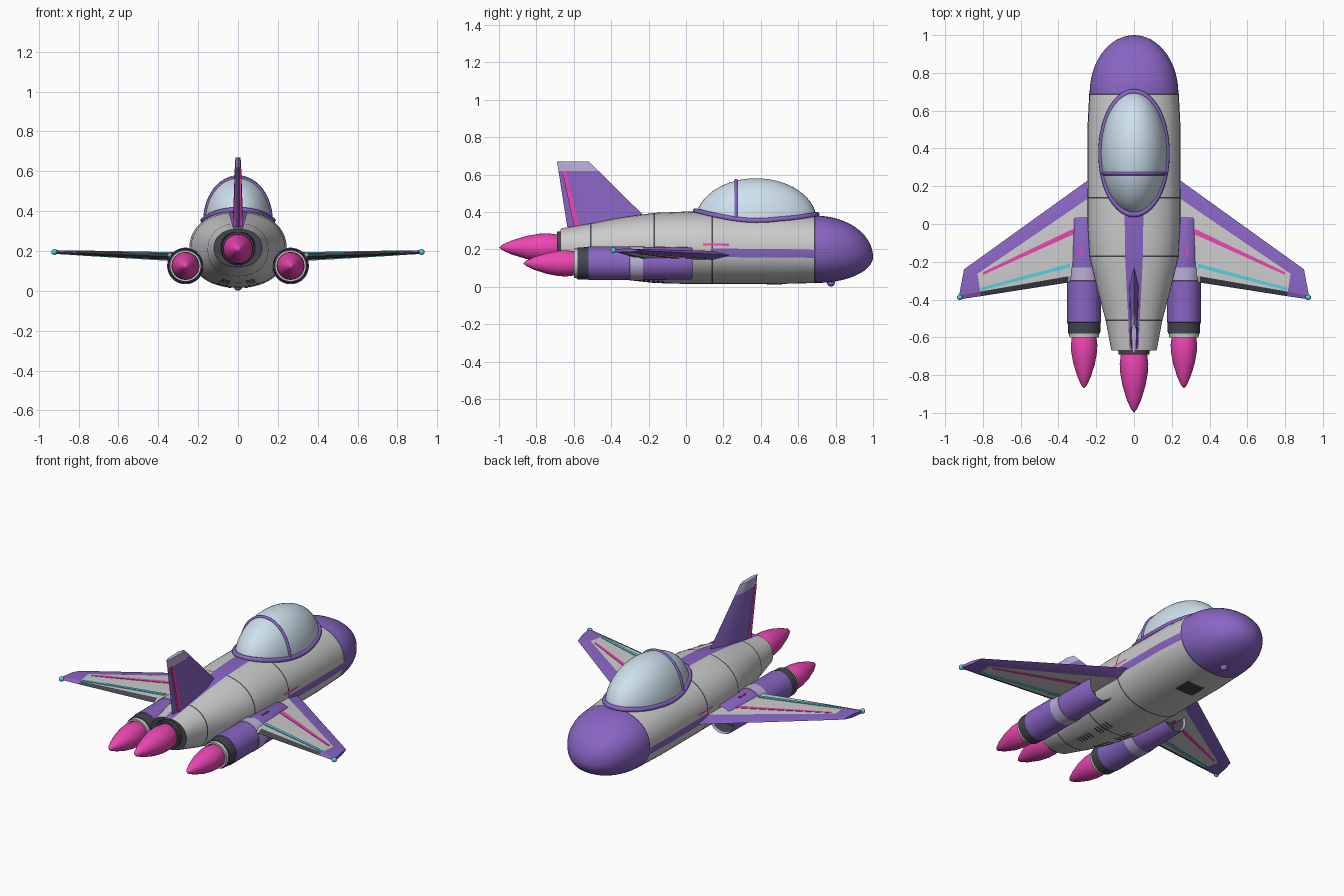
import bpy, bmesh, math
from mathutils import Vector
from math import sin, cos, pi

if "Cube" in bpy.data.objects:
    bpy.data.objects.remove(bpy.data.objects["Cube"])

COL = dict(grey=(.78, .76, .78), purple=(.25, .13, .55), lilac=(.50, .43, .70), dark=(.06, .06, .08),
           pink=(.85, .06, .45), cyan=(.08, .65, .75), glass=(.62, .75, .85))
MATS = {}
for key, c in COL.items():
    MATS[key] = bpy.data.materials.new(key)
    MATS[key].diffuse_color = (*c, 1)
KEYS = list(COL)


def loft(name, rings, color, closed=True, caps=False, mirror=False, angle=35):
    """Skin a list of rings; color is a key or a function (ring, segment) -> key."""
    pick = color if callable(color) else (lambda i, j: color)
    me = bpy.data.meshes.new(name)
    ob = bpy.data.objects.new(name, me)
    bpy.context.collection.objects.link(ob)
    for k in KEYS:
        me.materials.append(MATS[k])
    bm = bmesh.new()
    vs = [[bm.verts.new(p) for p in r] for r in rings]
    n = len(rings[0])
    for i in range(len(rings) - 1):
        for j in range(n if closed else n - 1):
            k = (j + 1) % n
            f = bm.faces.new((vs[i][j], vs[i][k], vs[i + 1][k], vs[i + 1][j]))
            f.material_index = KEYS.index(pick(i, j))
    if caps:
        for i, r in ((0, vs[0]), (len(rings) - 2, vs[-1])):
            bm.faces.new(r).material_index = KEYS.index(pick(i, 0))
    bmesh.ops.remove_doubles(bm, verts=bm.verts, dist=1e-5)
    bmesh.ops.recalc_face_normals(bm, faces=bm.faces)
    bm.to_mesh(me)
    bm.free()
    bpy.ops.object.select_all(action='DESELECT')
    ob.select_set(True)
    bpy.context.view_layer.objects.active = ob
    bpy.ops.object.shade_smooth_by_angle(angle=math.radians(angle))
    if mirror:
        ob.modifiers.new("Mirror", 'MIRROR')
    return ob


def lathe(name, prof, x, z, color, mirror=False, n=40):
    """Turn (radius, y) points around a y-parallel axis."""
    rings = [[(x + r * sin(2 * pi * j / n), y, z + r * cos(2 * pi * j / n)) for j in range(n)] for r, y in prof]
    return loft(name, rings, color, mirror=mirror)


def tube(name, pts, radius, color, cyclic=False):
    cu = bpy.data.curves.new(name, 'CURVE')
    cu.dimensions, cu.bevel_depth, cu.bevel_resolution = '3D', radius, 3
    sp = cu.splines.new('POLY')
    sp.points.add(len(pts) - 1)
    for p, q in zip(sp.points, pts):
        p.co = (*q, 1)
    sp.use_cyclic_u = cyclic
    cu.materials.append(MATS[color])
    bpy.context.collection.objects.link(bpy.data.objects.new(name, cu))


def foil(le, te, h, axis, f):
    """Six-point aerofoil ring between leading and trailing edge."""
    le, te, a = Vector(le), Vector(te), Vector(axis) * h
    p, q = le.lerp(te, f[0]), le.lerp(te, f[1])
    return [le, p + a, q + a * .8, te, q - a * .8, p - a]


def slab(name, pts, axis, half, color, mirror=False):
    """Thin stripe that passes through a wing or fin and shows on both faces."""
    a = Vector(axis)
    rings = [[Vector(p) + a * s * half(p) for p in pts] for s in (1, -1)]
    loft(name, rings, color, caps=True, mirror=mirror, angle=20)


# Fuselage shape: y, half width, bottom, top
ST = [(-.67, .12, .12, .31), (-.51, .15, .075, .337), (-.35, .193, .04, .368), (-.17, .235, .02, .393),
      (0, .245, .015, .40), (.5, .245, .015, .395), (.69, .235, .02, .38)]
EXP = 2.2


def section(y):
    if y > .69:
        k = math.sqrt(max(0, 1 - ((y - .69) / .31) ** 2))
        return .235 * k, .16 - .14 * k, .16 + .22 * k
    for a, b in zip(ST, ST[1:]):
        if y <= b[0]:
            t = (y - a[0]) / (b[0] - a[0])
            return [a[i] + t * (b[i] - a[i]) for i in (1, 2, 3)]


def body(y, a, off=0):
    w, zb, zt = section(y)
    e = lambda v: math.copysign(abs(v) ** (2 / EXP), v)
    return ((w + off) * e(sin(a)), y, (zb + zt) / 2 + ((zt - zb) / 2 + off) * e(cos(a)))


def body_top(x, y):
    w, zb, zt = section(y)
    return (zb + zt) / 2 + (zt - zb) / 2 * (1 - (abs(x) / w) ** EXP) ** (1 / EXP)


def patch(name, y0, y1, a0, a1, color, off=.002, ny=12, na=6, mirror=False):
    """Marking that lies on the fuselage skin."""
    rings = [[body(y0 + (y1 - y0) * i / ny, a0 + (a1 - a0) * j / na, off) for j in range(na + 1)]
             for i in range(ny + 1)]
    return loft(name, rings, color, closed=False, mirror=mirror)


# Fuselage and nose
N = 64
ring = lambda y: [body(y, 2 * pi * j / N) for j in range(N)]
ys = sorted({s[0] for s in ST} | {-.6, -.43, -.26, -.08, .14, .25, .38, .6})
tail = [[(p[0] * .72, -.67, .215 + (p[2] - .215) * .85) for p in ring(-.67)],
        [(p[0] * .5, -.63, .215 + (p[2] - .215) * .5) for p in ring(-.67)]]
loft("fuselage", tail[::-1] + [ring(y) for y in ys], lambda i, j: "dark" if i < 2 else "grey")
loft("nose", [ring(.69 + .31 * sin(pi / 2 * i / 16)) for i in range(17)], "purple")
for i, y in enumerate((-.51, -.17, .14, .688)):
    patch(f"panel_line_{i}", y - .004, y + .004, 0, 2 * pi, "dark", .0012, 1, N)

# Fuselage markings
patch("spine_stripe", -.665, .05, -.17, .17, "purple", ny=24)
patch("side_stripe", .14, .688, pi / 2 + .01, pi / 2 + .22, "purple", mirror=True)
patch("side_pink_line", .09, .23, pi / 2 - .1, pi / 2 - .05, "pink", mirror=True)
patch("belly_hatch", .43, .54, pi - .22, pi + .22, "dark")
for i in range(5):
    for row, y in enumerate((-.13, -.30)):
        patch(f"belly_vent_{row}_{i}", y - .025 * i, y - .025 * i + .012, pi - .42, pi - .18, "dark", mirror=True)

# Nose sensor under the chin
lathe("chin_sensor", [(.021 * sin(pi * i / 10), .775 + .021 * cos(pi * i / 10)) for i in range(11)], 0, .0215, "purple", n=20)

# Canopy, rim and hoop
CY, CZ, CA, CB, CH = .375, .35, .175, .325, .23
rings = []
for i in range(17):
    t = -.2 + (pi / 2 + .2) * i / 16
    rings.append([(CA * cos(t) * cos(2 * pi * j / 48), CY + CB * cos(t) * sin(2 * pi * j / 48), CZ + CH * sin(t))
                  for j in range(48)])
loft("canopy", rings, "glass")
rim = [(CA * cos(2 * pi * j / 64), CY + CB * sin(2 * pi * j / 64)) for j in range(64)]
tube("canopy_rim", [(x, y, body_top(x, min(y, .7)) + .006) for x, y in rim], .014, "purple", True)
k = math.sqrt(1 - ((.267 - CY) / CB) ** 2)
tube("canopy_hoop", [(CA * k * cos(pi * j / 32), .267, CZ + CH * k * sin(pi * j / 32)) for j in range(33)], .009, "purple")

# Wings
wz = lambda x: .165 + .03 * (x - .15) / .78
wh = lambda x: .025 - .016 * (x - .15) / .78
W = [((.15, .298), (.15, -.28), (.17, .93)), ((.35, .155), (.35, -.31), (.2, .93)),
     ((.84, -.197), (.81, -.382), (.36, .87)), ((.90, -.24), (.93, -.40), (.36, .87))]
wing = [foil((*a, wz(a[0])), (*b, wz(b[0])), wh(a[0]), (0, 0, 1), f) for a, b, f in W]
WC = ("purple", "grey", "dark", "dark", "grey", "purple")
loft("wing", wing, lambda i, j: "purple" if i == 2 else ("grey" if i == 0 and j in (2, 3) else WC[j]),
     caps=True, mirror=True, angle=15)
UP = (0, 0, 1)
for name, col, q in (("wing_pink_stripe", "pink", ((.31, -.02), (.80, -.255), (.80, -.27), (.31, -.05))),
                     ("wing_cyan_stripe", "cyan", ((.34, -.21), (.81, -.337), (.81, -.352), (.34, -.23)))):
    slab(name, [(x, y, wz(x)) for x, y in q], UP, lambda p: wh(p[0]) + .001, col, True)
lathe("wing_tip_light", [(.015 * sin(pi * i / 10), -.388 + .015 * cos(pi * i / 10)) for i in range(11)],
      .922, .195, "cyan", True, 20)

# Tail fin
F = [((-.19, .345), (-.63, .29), .026), ((-.469, .62), (-.682, .62), .016), ((-.52, .67), (-.69, .67), .013)]
loft("tail_fin", [foil((0, *a), (0, *b), h, (1, 0, 0), (.25, .85)) for a, b, h in F],
     lambda i, j: "lilac" if i == 1 else "purple", caps=True, angle=20)
slab("fin_pink_stripe", [(0, -.662, .62), (0, -.642, .62), (0, -.57, .325), (0, -.60, .325)], (1, 0, 0),
     lambda p: .015 if p[2] > .5 else .022, "pink")

# Side engines: intake, cowl, band, nozzle
NAC = [(0, -.06), (.072, -.06), (.077, .02), (.081, .035), (.086, .025), (.089, -.23), (.092, -.231),
       (.092, -.30), (.09, -.301), (.09, -.52), (.087, -.521), (.085, -.58), (.080, -.581), (.078, -.60),
       (.068, -.60), (.06, -.55), (0, -.55)]
NC = ["dark", "dark", "lilac"] + ["purple"] * 2 + ["lilac"] * 3 + ["purple"] * 2 + ["dark"] * 2 + ["grey"] * 2 + ["dark"] * 2
lathe("side_engine", NAC, .264, .125, lambda i, j: NC[i], True)
slab("engine_pink_mark", [(.276, -.17, .21), (.286, -.17, .21), (.286, -.11, .21), (.276, -.11, .21)], UP,
     lambda p: .006, "pink", True)

# Centre nozzle and exhaust flames
lathe("centre_nozzle", [(.06, -.64), (.086, -.64), (.082, -.69), (.07, -.69), (.06, -.64)], 0, .213, "dark")
FL = [(0, .02), (.058, .02), (.064, 0), (.07, -.05), (.068, -.09), (.057, -.15), (.035, -.22), (.014, -.265), (0, -.28)]
lathe("side_flame", [(r, y - .59) for r, y in FL], .264, .125, "pink", True)
lathe("centre_flame", [(r * 1.08, y * 1.12 - .685) for r, y in FL], 0, .21, "pink")

for m in bpy.data.materials:
    if m.users and not m.is_grease_pencil:
        m.use_nodes = True
        m.node_tree.nodes["Principled BSDF"].inputs["Base Color"].default_value = m.diffuse_color
